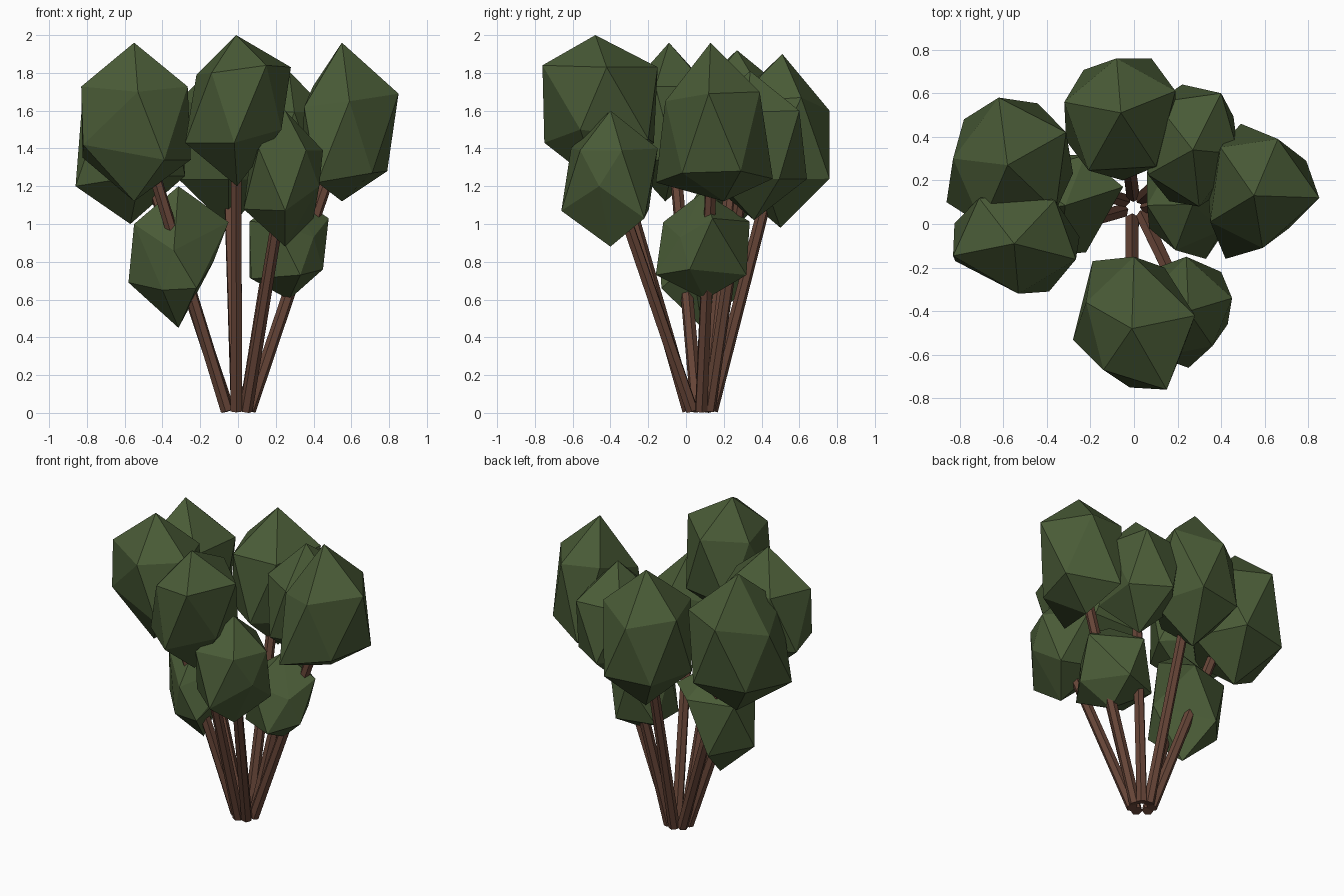
import bpy
import bmesh
from math import radians, atan2, cos, sin
from mathutils import Vector, Matrix

default = bpy.data.objects.get("Cube")
if default:
    bpy.data.objects.remove(default)


def material(name, rgb):
    mat = bpy.data.materials.new(name)
    mat.use_nodes = True
    colour = (*rgb, 1)
    mat.diffuse_color = colour
    bsdf = mat.node_tree.nodes["Principled BSDF"]
    bsdf.inputs["Base Color"].default_value = colour
    bsdf.inputs["Roughness"].default_value = 0.9
    return mat


leaf_green = material("leaf green", (0.068, 0.106, 0.038))
bark_brown = material("bark brown", (0.135, 0.060, 0.039))


def add_object(name, bm, mat):
    mesh = bpy.data.meshes.new(name)
    bm.to_mesh(mesh)
    bm.free()
    mesh.materials.append(mat)
    obj = bpy.data.objects.new(name, mesh)
    bpy.context.collection.objects.link(obj)
    return obj


def foliage(name, xs, ys, zs, yaw, corners):
    """Icosahedron turned about z, fitted to its extents, with some corners pulled."""
    bm = bmesh.new()
    bmesh.ops.create_icosphere(bm, subdivisions=1, radius=1)
    ring = next(v for v in bm.verts if 0.2 < v.co.z < 0.8)
    turn = radians(yaw) - atan2(ring.co.y, ring.co.x)
    bm.transform(Matrix.Rotation(turn, 4, "Z"))
    for axis, (low, high) in enumerate((xs, ys, zs)):
        values = [v.co[axis] for v in bm.verts]
        start, size = min(values), max(values) - min(values)
        for v in bm.verts:
            v.co[axis] = low + (v.co[axis] - start) / size * (high - low)
    # Each pulled corner is the nearest one not yet moved
    free = list(bm.verts)
    for corner in map(Vector, corners):
        nearest = min(free, key=lambda v: (v.co - corner).length)
        nearest.co = corner
        free.remove(nearest)
    bmesh.ops.recalc_face_normals(bm, faces=bm.faces)
    return add_object(name, bm, leaf_green)


def stem(name, angle, tip, radius=0.035):
    """Six-sided rod from the root ring up into a foliage clump."""
    a = radians(angle)
    base = Vector((0.06 * cos(a), 0.075 + 0.06 * sin(a), 0.012))
    tip = Vector(tip)
    axis = tip - base
    bm = bmesh.new()
    bmesh.ops.create_cone(bm, cap_ends=True, segments=6, radius1=radius,
                          radius2=radius * 0.9, depth=axis.length)
    spin = axis.to_track_quat("Z", "Y").to_matrix().to_4x4()
    bm.transform(Matrix.Translation((base + tip) / 2) @ spin)
    return add_object(name, bm, bark_brown)


# Leaf clumps, each with its x, y and z extents, yaw and pulled corners
foliage("foliage_right_back", (-0.86, -0.28), (-0.03, 0.58), (1.00, 1.92), 28, [
    (-0.58, 0.27, 1.92), (-0.83, 0.30, 1.58), (-0.86, 0.10, 1.20),
    (-0.78, 0.48, 1.25)])
foliage("foliage_right_front", (-0.83, -0.26), (-0.32, 0.16), (1.12, 1.96), 52, [
    (-0.55, -0.09, 1.96), (-0.55, -0.11, 1.12), (-0.53, -0.32, 1.70),
    (-0.39, -0.31, 1.34), (-0.82, -0.17, 1.42), (-0.25, -0.06, 1.34)])
foliage("foliage_back", (-0.32, 0.19), (0.20, 0.77), (0.98, 1.90), 21, [
    (-0.06, 0.51, 1.90), (-0.05, 0.50, 0.98), (0.19, 0.61, 1.67),
    (-0.08, 0.76, 1.60), (0.08, 0.76, 1.24)])
foliage("foliage_back_left", (0.04, 0.48), (0.08, 0.64), (1.02, 1.81), 64, [
    (0.27, 0.34, 1.81), (0.40, 0.60, 1.60)])
foliage("foliage_left", (0.34, 0.85), (-0.16, 0.46), (1.12, 1.96), -3, [
    (0.55, 0.13, 1.96), (0.55, 0.20, 1.12), (0.85, 0.12, 1.69),
    (0.59, -0.11, 1.65), (0.35, 0.01, 1.62), (0.66, 0.39, 1.70),
    (0.42, -0.16, 1.22), (0.79, 0.29, 1.28), (0.49, 0.46, 1.24),
    (0.71, -0.02, 1.27)])
foliage("foliage_front", (-0.28, 0.27), (-0.77, -0.14), (1.20, 2.00), 16, [
    (-0.01, -0.48, 2.00), (0.15, -0.76, 1.84), (0.28, -0.42, 1.83),
    (-0.22, -0.36, 1.79), (-0.14, -0.67, 1.80), (0.00, -0.15, 1.83),
    (-0.02, -0.75, 1.43), (-0.28, -0.53, 1.43), (0.23, -0.56, 1.50),
    (-0.19, -0.17, 1.43), (0.14, -0.20, 1.45)])
foliage("foliage_front_small", (0.03, 0.46), (-0.66, -0.15), (0.88, 1.60), 17, [
    (0.25, -0.40, 1.60), (0.25, -0.40, 0.88), (0.45, -0.34, 1.39),
    (0.24, -0.15, 1.40), (0.06, -0.33, 1.32), (0.36, -0.56, 1.39),
    (0.25, -0.66, 1.07), (0.40, -0.22, 1.03), (0.43, -0.46, 1.20)])
foliage("foliage_low_right", (-0.58, -0.05), (-0.15, 0.32), (0.45, 1.20), 70, [
    (-0.05, 0.17, 1.01), (-0.55, 0.05, 1.00), (-0.34, -0.14, 0.86),
    (-0.22, -0.13, 0.66), (-0.40, -0.10, 0.65), (-0.58, 0.10, 0.69),
    (-0.13, 0.03, 0.80)])
foliage("foliage_low_left", (0.06, 0.48), (-0.16, 0.34), (0.60, 1.17), 37, [
    (0.27, 0.10, 0.60), (0.06, 0.24, 0.72), (0.30, 0.32, 0.73),
    (0.45, 0.02, 0.76), (0.33, -0.16, 0.73), (0.07, -0.02, 0.71),
    (0.48, 0.14, 1.03), (0.19, -0.12, 1.01), (0.40, -0.03, 0.93)])

# Stems fanning out from the root ring: angle on the ring, then tip
stems = {
    "stem_right_front": (195, (-0.50, -0.07, 1.45)),
    "stem_right_back": (145, (-0.50, 0.25, 1.35)),
    "stem_back": (95, (-0.05, 0.48, 1.35)),
    "stem_back_left": (50, (0.25, 0.32, 1.35)),
    "stem_left": (5, (0.53, 0.14, 1.40)),
    "stem_front_small": (-45, (0.23, -0.36, 1.15)),
    "stem_front": (262, (-0.01, -0.40, 1.45)),
}
for name, settings in stems.items():
    stem(name, *settings)
